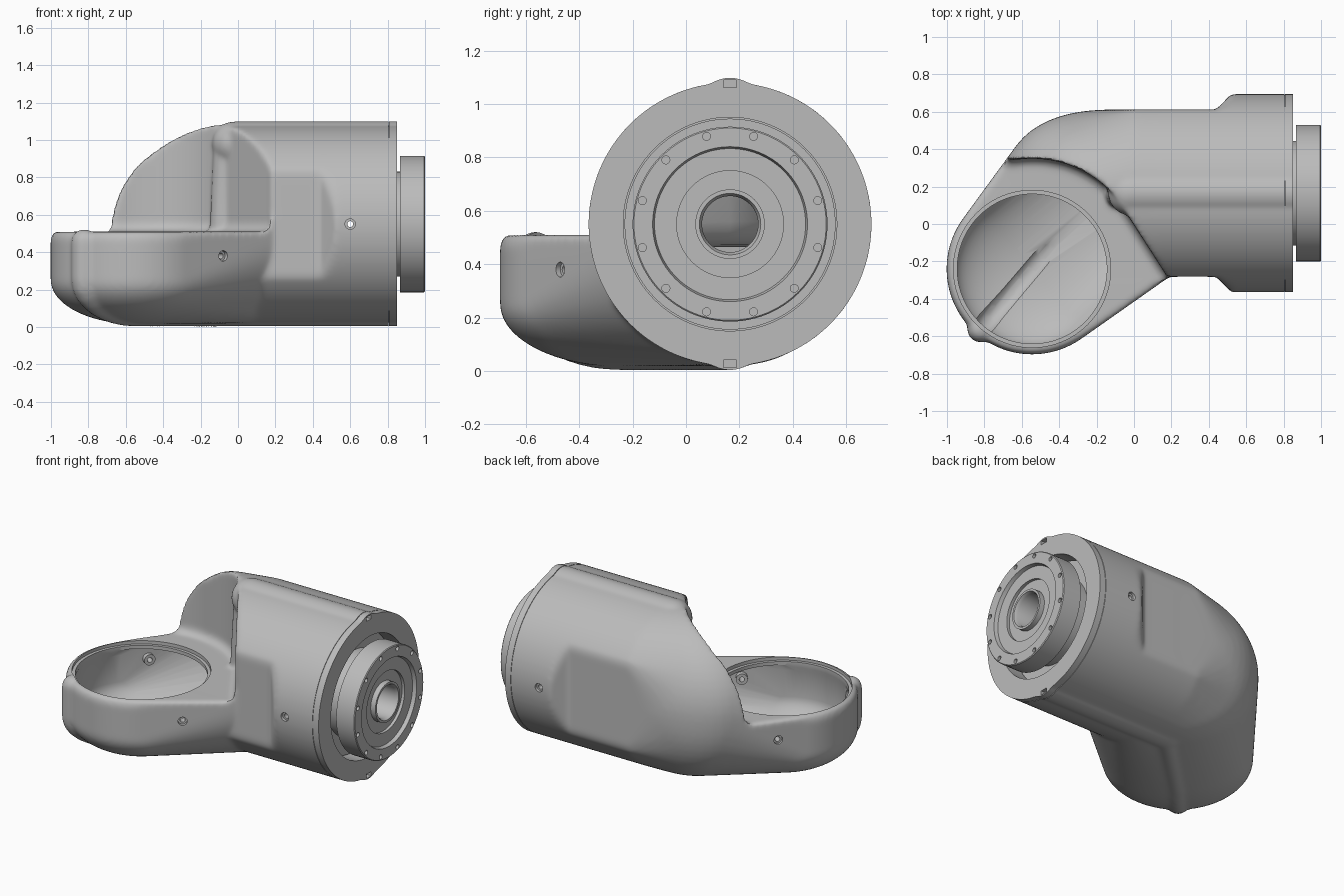
import bpy, bmesh
from math import sin, cos, pi, radians
from mathutils import Vector, Matrix

old = bpy.data.objects.get("Cube")
if old:
    bpy.data.objects.remove(old)

metal = bpy.data.materials.new("cast_grey")
metal.use_nodes = True
GREY = (0.5, 0.5, 0.5, 1)
metal.diffuse_color = GREY
metal.node_tree.nodes["Principled BSDF"].inputs["Base Color"].default_value = GREY

BARREL = Vector((0, 0.165, 0.55))     # barrel axis runs along x
CUP = Vector((-0.545, -0.24, 0))      # cup axis runs along z
R, FLAT, WALL = 0.53, 0.447, 0.045
X, Z = Vector((1, 0, 0)), Vector((0, 0, 1))
RIB = Vector((-0.65, -0.76, 0))       # direction of the rib across the cup


def finish(name, bm):
    bmesh.ops.recalc_face_normals(bm, faces=bm.faces[:])
    if bm.calc_volume(signed=True) < 0:
        bmesh.ops.reverse_faces(bm, faces=bm.faces[:])
    me = bpy.data.meshes.new(name)
    bm.to_mesh(me)
    bm.free()
    me.materials.append(metal)
    ob = bpy.data.objects.new(name, me)
    bpy.context.collection.objects.link(ob)
    return ob


def hull(name, points):
    bm = bmesh.new()
    for p in points:
        bm.verts.new(p)
    bmesh.ops.remove_doubles(bm, verts=bm.verts[:], dist=0.0005)
    bmesh.ops.convex_hull(bm, input=bm.verts[:])
    bmesh.ops.delete(bm, geom=[v for v in bm.verts if not v.link_faces], context='VERTS')
    return finish(name, bm)


def lathe(name, profile, origin, axis, closed=False, steps=96):
    """Spin (radius, height) points around an axis."""
    bm = bmesh.new()
    vs = [bm.verts.new((r, 0, h)) for r, h in profile]
    es = [bm.edges.new(pair) for pair in zip(vs, vs[1:])]
    if closed:
        es.append(bm.edges.new((vs[-1], vs[0])))
    bmesh.ops.spin(bm, geom=vs + es, cent=(0, 0, 0), axis=(0, 0, 1), angle=2 * pi, steps=steps)
    bmesh.ops.remove_doubles(bm, verts=bm.verts[:], dist=0.0002)
    turn = axis.to_track_quat('Z', 'Y').to_matrix().to_4x4()
    bm.transform(Matrix.Translation(origin) @ turn)
    return finish(name, bm)


def ball(c, r, n=16):
    return [Vector(c) + r * Vector((sin(a * pi / n) * cos(b * pi / n), sin(a * pi / n) * sin(b * pi / n),
            cos(a * pi / n))) for a in range(n + 1) for b in range(2 * n)]


def tube(name, path, r):
    return join(name, [hull("segment", ball(a, r, 12) + ball(b, r, 12)) for a, b in zip(path, path[1:])])


def join(name, parts):
    bm = bmesh.new()
    for p in parts:
        bm.from_mesh(p.data)
        bpy.data.objects.remove(p)
    return finish(name, bm)


def ring(x, r=R, flat=R, n=96):
    """Barrel section at x, with its sides flattened at a half width."""
    return [BARREL + Vector((x, max(-flat, min(flat, r * cos(i * 2 * pi / n))), r * sin(i * 2 * pi / n)))
            for i in range(n)]


def bowl(r, low, bend, top, n=14):
    """Bowl section: an elliptic bottom that turns into an upright wall."""
    return [(r * sin(i * pi / 2 / n), bend - (bend - low) * cos(i * pi / 2 / n))
            for i in range(n + 1)] + [(r, top)]


def norm(a, b, e):
    return max((abs(a) ** e + abs(b) ** e) ** (1 / e), 1e-6)


def dome(inset):
    """Domed barrel end, slightly squared in plan and fuller below."""
    points = []
    for p in ball((0, 0, 0), 1, 32):
        rho = norm(p.x, p.y, 2)
        full = 1 / norm(rho, p.z, 2.3 if p.z < 0 else 2)
        flare = full * rho / norm(p.x, p.y, 2.4)
        points.append(BARREL + Vector((p.x * flare * (0.6 - inset) - 0.1, p.y * flare * (FLAT - inset),
                                       p.z * full * (R - inset))))
    return points


def clearance(o):
    """Block above the cup with a filleted floor edge, grown by o."""
    bm = bmesh.new()
    plan = [(CUP.x + (0.59 + o) * cos(radians(a)), CUP.y + (0.59 + o) * sin(radians(a)))
            for a in range(40, 101, 4)]
    plan += [(-1.4, 0.4 + o), (-1.4, -1.2), (0.17 + o, -1.2), (0.17 + o, -0.27)]
    floor = bm.faces.new([bm.verts.new((x, y, 0.51 - o)) for x, y in plan])
    rim = floor.edges[:]
    up = bmesh.ops.extrude_face_region(bm, geom=[floor], use_keep_orig=True)
    bmesh.ops.translate(bm, verts=[g for g in up["geom"] if isinstance(g, bmesh.types.BMVert)], vec=Z)
    bmesh.ops.recalc_face_normals(bm, faces=bm.faces[:])
    bmesh.ops.bevel(bm, geom=rim, offset=0.05 + o, segments=4, profile=0.5, affect='EDGES')
    return finish("clearance_cutter", bm)


def elbow_solids(o, end):
    """Barrel and cup blend, inset by o, with the space above the cup removed."""
    rims = bowl(0.457 - o, 0.015 + o, 0.25, 0.47 - o) + [(0.445 - o, 0.5 - o), (0.425 - o, 0.51 - o)]
    cup = [CUP + Vector((r * cos(i * pi / 48), r * sin(i * pi / 48), z)) for r, z in rims for i in range(96)]
    solids = [hull("barrel", dome(o) + ring(0, R - o, FLAT - o) + ring(end, R - o, FLAT - o)),
              hull("elbow", dome(o * 1.1) + ring(0.1, R - o * 1.1, FLAT - o * 1.1) + cup)]
    block = clearance(o)
    for s in solids:
        carve(s, block)
    bpy.data.objects.remove(block)
    return solids


def evaluated(ob):
    bpy.context.view_layer.update()
    return bpy.data.meshes.new_from_object(ob.evaluated_get(bpy.context.evaluated_depsgraph_get()))


def volume(me):
    bm = bmesh.new()
    bm.from_mesh(me)
    v = bm.calc_volume(signed=True)
    bm.free()
    return v


def carve(ob, cutter):
    """Subtract a cutter, accepting the first solver that gives a sound solid."""
    before, most = volume(ob.data), volume(cutter.data)
    for solver in ('MANIFOLD', 'EXACT', 'FLOAT'):
        m = ob.modifiers.new("cut", 'BOOLEAN')
        m.operation, m.solver, m.object = 'DIFFERENCE', solver, cutter
        me = evaluated(ob)
        ob.modifiers.clear()
        if 1e-7 < before - volume(me) < most * 1.1:
            ob.data = me
            break


# Outer casting: barrel, cup blend, shoulder collar and raised ribs
outer = elbow_solids(0, 0.48)
collar = hull("collar", ring(0.44, flat=FLAT) + ring(0.52) + ring(0.9))
top_rib = tube("top_rib", [(0.95, 0.165, 0.98), (-0.02, 0.165, 0.98)], 0.12)
wall_rib = tube("wall_rib", [(-0.06, 0.165, 1.01), (-0.085, 0.155, 0.46)], 0.07)
base_rib = tube("base_rib", [(0.95, 0.165, 0.122), (-0.12, 0.165, 0.122)], 0.12)
under = [CUP + RIB * r + Z * z for r, z in bowl(0.425, 0.071, 0.25, 0.455, 8)]
cup_rib = tube("cup_rib", [(-0.12, 0.165, 0.071)] + under, 0.07)

# Fuse everything into one casting with soft fillets
body = join("elbow_housing", outer + [collar, top_rib, wall_rib, base_rib, cup_rib])
fuse = body.modifiers.new("fuse", 'REMESH')
fuse.mode, fuse.voxel_size = 'VOXEL', 0.0125
soft = body.modifiers.new("soften", 'SMOOTH')
soft.factor, soft.iterations = 0.5, 14
fused = evaluated(body)
body.modifiers.clear()
body.data = fused

# Hollow inside, cup mouth, rib channel, end face and seam
cavity = elbow_solids(WALL, 0.68)
mouth = lathe("mouth_cutter", [(0, 0.3), (0.4, 0.3), (0.4, 0.488), (0.42, 0.488), (0.42, 0.62), (0, 0.62)], CUP, Z)
groove = [CUP + RIB * r * side + Z * z for side in (1, -1) for r, z in bowl(0.375, 0.103, 0.25, 0.38, 8)]
channel = hull("channel_cutter", [p for c in groove for p in ball(c, 0.065, 8)])
end_cut = lathe("end_cutter", [(0, 0.66), (0.38, 0.66), (0.38, 0.7), (0.4, 0.7), (0.4, 0.85),
                               (0.75, 0.85), (0.75, 1.1), (0, 1.1)], BARREL, X)
seam = lathe("seam_cutter", [(0.526, 0.804), (0.526, 0.808), (0.6, 0.808), (0.6, 0.804)], BARREL, X, True)

# Stepped screw holes through the cup and barrel walls, with inner bosses
screws = [((-0.08, -0.47, 0.38), (0.6, -0.8, 0), True), ((-0.81, 0.18, 0.38), (-0.82, 0.57, 0), True),
          ((0.6, -0.365, 0.55), (0, -1, 0), False), ((0.6, 0.695, 0.55), (0, 1, 0), False)]
holes, bosses = [], []
for at, way, inside in screws:
    at, way = Vector(at), Vector(way).normalized()
    holes.append(lathe("hole", [(0, -0.22), (0.016, -0.22), (0.016, -0.02), (0.028, -0.02), (0.028, 0.1), (0, 0.1)],
                       at, way, steps=24))
    if inside:
        bosses.append(lathe("boss", [(0.016, -0.08), (0.036, -0.08), (0.036, -0.03), (0.016, -0.03)],
                            at, way, True, 24))
for z in (1.075, 0.027):
    holes.append(hull("notch", [Vector((x, 0.165 + y, z + h)) for x in (0.82, 0.9)
                                for y in (-0.025, 0.025) for h in (-0.014, 0.014)]))
hole_cut = join("hole_cutter", holes)
cutters = cavity + [mouth, channel, end_cut, seam, hole_cut]
for c in cutters:
    carve(body, c)
wall_bosses = join("wall_bosses", bosses)

# Stepped output flange with hollow hub and bolt circle
flange = lathe("output_flange", [
    (0.105, 0.7), (0.105, 0.97), (0.115, 0.99), (0.13, 0.99), (0.13, 0.955), (0.2, 0.955),
    (0.2, 0.975), (0.283, 0.975), (0.29, 1.0), (0.36, 1.0), (0.365, 0.995), (0.365, 0.865),
    (0.28, 0.865), (0.28, 0.74), (0.395, 0.74), (0.395, 0.705), (0.2, 0.7)], BARREL, X, True)
bolts = []
for k in range(12):
    a = radians(15 + 30 * k)
    bolts.append(lathe("bolt", [(0, 0.975), (0.015, 0.975), (0.015, 1.05), (0, 1.05)],
                       BARREL + Vector((0, 0.34 * cos(a), 0.34 * sin(a))), X, steps=16))
bolt_cut = join("bolt_cutter", bolts)
carve(flange, bolt_cut)

for c in cutters + [bolt_cut]:
    bpy.data.objects.remove(c)

# Smooth shading with sharp machined edges
for ob in (body, wall_bosses, flange):
    bpy.ops.object.select_all(action='DESELECT')
    ob.select_set(True)
    bpy.context.view_layer.objects.active = ob
    bpy.ops.object.shade_smooth_by_angle(angle=radians(35))
